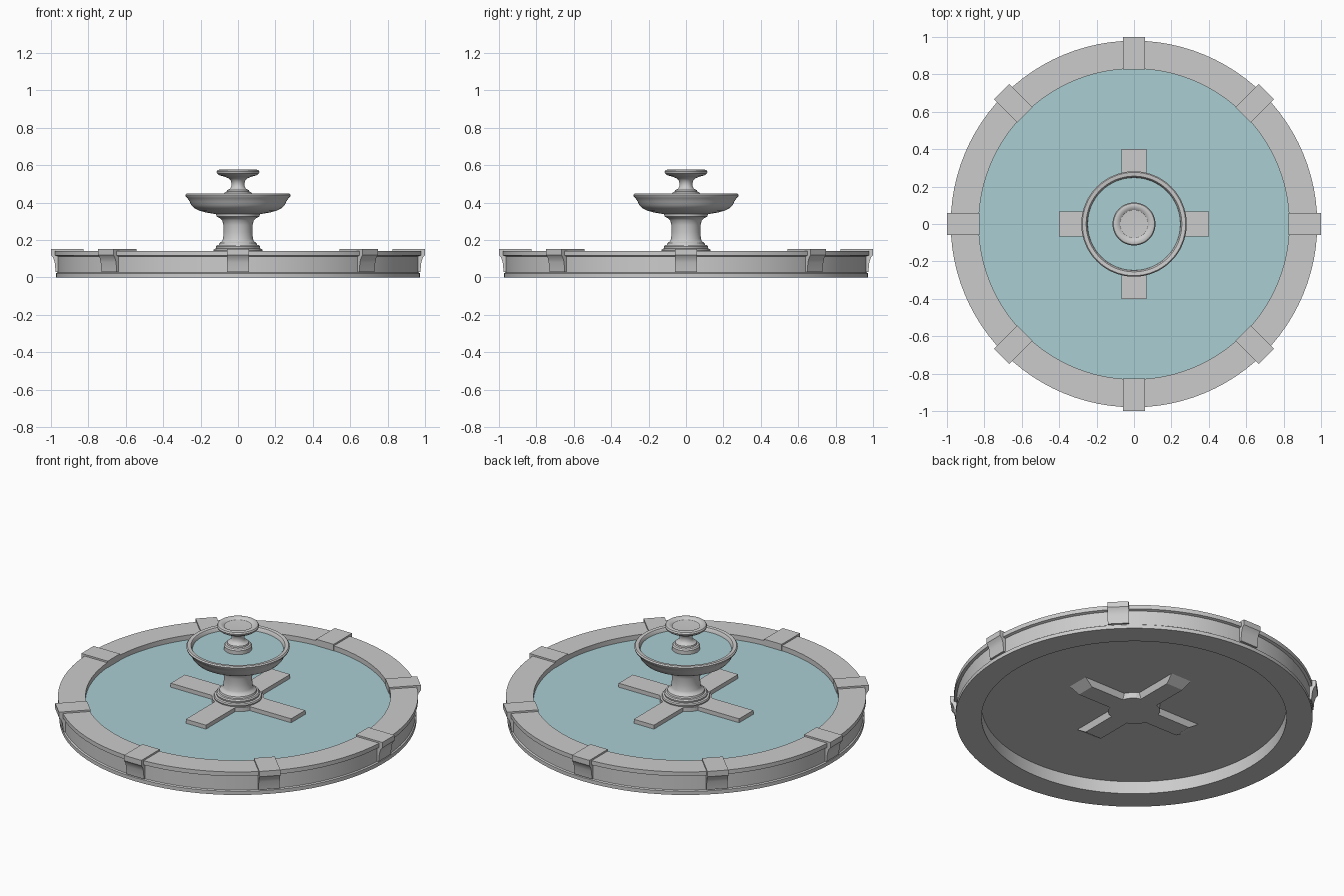
import bpy, bmesh
from math import sin, cos, pi, radians
from mathutils import Matrix, Vector

if "Cube" in bpy.data.objects:
    bpy.data.objects.remove(bpy.data.objects["Cube"])


def finish(bm, name, smooth=True, mat=None):
    bmesh.ops.remove_doubles(bm, verts=bm.verts, dist=1e-5)
    bmesh.ops.recalc_face_normals(bm, faces=bm.faces)
    me = bpy.data.meshes.new(name)
    bm.to_mesh(me)
    bm.free()
    ob = bpy.data.objects.new(name, me)
    bpy.context.collection.objects.link(ob)
    if mat:
        me.materials.append(mat)
    if smooth:
        bpy.ops.object.select_all(action='DESELECT')
        ob.select_set(True)
        bpy.context.view_layer.objects.active = ob
        bpy.ops.object.shade_smooth_by_angle(angle=radians(35))
    return ob


def lathe(name, profile, steps=64, closed=False):
    """Spin an (r, z) profile around the z axis."""
    bm = bmesh.new()
    vs = [bm.verts.new((r, 0, z)) for r, z in profile]
    es = [bm.edges.new(p) for p in zip(vs, vs[1:])]
    if closed:
        es.append(bm.edges.new((vs[-1], vs[0])))
    bmesh.ops.spin(bm, geom=vs + es, cent=(0, 0, 0), axis=(0, 0, 1),
                   angle=2 * pi, steps=steps, use_merge=True)
    return finish(bm, name)


def disc(name, r, z, mat=None, steps=64):
    bm = bmesh.new()
    bmesh.ops.create_circle(bm, cap_ends=True, segments=steps, radius=r,
                            matrix=Matrix.Translation((0, 0, z)))
    ob = finish(bm, name, False, mat)
    if ob.data.polygons[0].normal.z < 0:
        ob.data.flip_normals()
    return ob


water = bpy.data.materials.new("water")
water.diffuse_color = (0.4, 0.62, 0.65, 1)
water.use_nodes = True
water.node_tree.nodes["Principled BSDF"].inputs["Base Color"].default_value = water.diffuse_color

# Basin wall with plinth and overhanging coping
lathe("basin_wall", [(0.83, 0), (0.972, 0), (0.972, 0.022), (0.965, 0.027),
                     (0.965, 0.112), (0.98, 0.117), (0.98, 0.142),
                     (0.83, 0.142)], 96, True)
disc("basin_floor", 0.83, 0.075, steps=96).data.flip_normals()
disc("basin_water", 0.83, 0.113, water, 96)

# Eight bracket blocks clasping the rim
bracket = [(0.825, 0.10), (0.825, 0.152), (1.0, 0.152), (1.0, 0.12),
           (0.988, 0.105), (0.98, 0.08), (0.975, 0.03), (0.95, 0.03),
           (0.95, 0.10)]
bm = bmesh.new()
for i in range(8):
    rot = Matrix.Rotation(i * pi / 4, 4, 'Z')
    f = bm.faces.new([bm.verts.new(rot @ Vector((r, -0.058, z)))
                      for r, z in bracket])
    new = bmesh.ops.extrude_face_region(bm, geom=[f])["geom"]
    bmesh.ops.translate(bm, vec=rot @ Vector((0, 0.116, 0)),
                        verts=[v for v in new if isinstance(v, bmesh.types.BMVert)])
finish(bm, "rim_brackets")

# Cross-shaped foot, tapering below the water
bm = bmesh.new()
rings = []
for z, length, w in ((0.04, 0.345, 0.055), (0.075, 0.4, 0.067), (0.137, 0.4, 0.067)):
    ring = []
    for i in range(4):
        rot = Matrix.Rotation(i * pi / 2, 4, 'Z')
        pts = [(length, -w), (length, w), (0.125, w)]
        pts += [(0.142 * cos(radians(a)), 0.142 * sin(radians(a))) for a in (35, 45, 55)]
        pts += [(w, 0.125)]
        ring += [bm.verts.new(rot @ Vector((x, y, z))) for x, y in pts]
    rings.append(ring)
n = len(rings[0])
for a, b in zip(rings, rings[1:]):
    for i in range(n):
        j = (i + 1) % n
        bm.faces.new((a[i], a[j], b[j], b[i]))
bm.faces.new(rings[0][::-1])
bm.faces.new(rings[-1])
finish(bm, "cross_foot", False)

# Pedestal and main bowl
lathe("pedestal_and_bowl", [
    (0, 0.137), (0.13, 0.137), (0.132, 0.145), (0.128, 0.152), (0.117, 0.155),
    (0.119, 0.165), (0.113, 0.172), (0.103, 0.174), (0.1, 0.183),
    (0.086, 0.192), (0.08, 0.205), (0.077, 0.24), (0.078, 0.28),
    (0.084, 0.305), (0.096, 0.317), (0.115, 0.325), (0.117, 0.338),
    (0.17, 0.347), (0.205, 0.356), (0.235, 0.371), (0.25, 0.387),
    (0.258, 0.405), (0.27, 0.424), (0.28, 0.433), (0.282, 0.441),
    (0.276, 0.448), (0.256, 0.446), (0.25, 0.438), (0.246, 0.415), (0, 0.405)])
disc("bowl_water", 0.248, 0.425, water)

# Small upper bowl on its stem
lathe("upper_bowl", [
    (0, 0.41), (0.076, 0.41), (0.076, 0.448), (0.07, 0.456), (0.06, 0.459),
    (0.058, 0.467), (0.043, 0.474), (0.036, 0.485), (0.034, 0.5),
    (0.038, 0.516), (0.05, 0.53), (0.075, 0.539), (0.1, 0.546),
    (0.112, 0.555), (0.115, 0.565), (0.11, 0.573), (0.1, 0.576),
    (0.085, 0.573), (0.075, 0.565), (0, 0.562)], 48)
